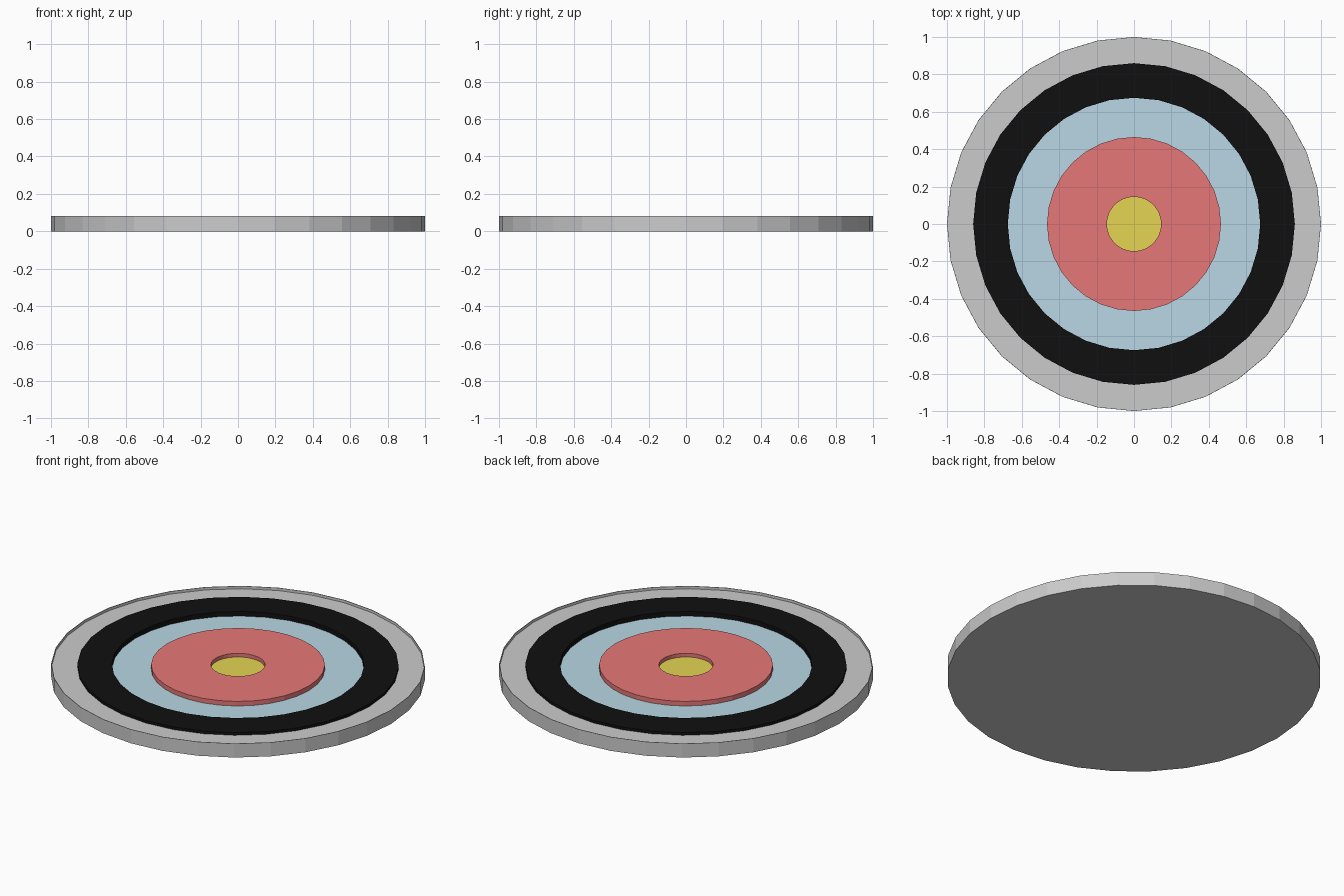
import bpy, bmesh
from math import cos, sin, pi

if "Cube" in bpy.data.objects:
    bpy.data.objects.remove(bpy.data.objects["Cube"])

SIDES = 32
TOP = 0.082


def material(name, rgb):
    m = bpy.data.materials.new(name)
    m.diffuse_color = (*rgb, 1)
    m.use_nodes = True
    m.node_tree.nodes["Principled BSDF"].inputs["Base Color"].default_value = m.diffuse_color
    return m


def lathe(name, profile, closed=False, mat=None):
    """Revolve (radius, height) points; a radius of 0 becomes a pole."""
    bm = bmesh.new()
    rings = []
    for r, z in profile:
        if r == 0:
            rings.append([bm.verts.new((0, 0, z))] * SIDES)
        else:
            rings.append([bm.verts.new((r * cos(2 * pi * i / SIDES), r * sin(2 * pi * i / SIDES), z))
                          for i in range(SIDES)])
    pairs = list(zip(rings, rings[1:]))
    if closed:
        pairs.append((rings[-1], rings[0]))
    for a, b in pairs:
        for i in range(SIDES):
            j = (i + 1) % SIDES
            bm.faces.new(dict.fromkeys((a[i], a[j], b[j], b[i])))
    # merge coplanar cap triangles into clean discs
    bmesh.ops.recalc_face_normals(bm, faces=bm.faces)
    bmesh.ops.dissolve_limit(bm, angle_limit=0.001, verts=bm.verts, edges=bm.edges)
    me = bpy.data.meshes.new(name)
    bm.to_mesh(me)
    bm.free()
    ob = bpy.data.objects.new(name, me)
    bpy.context.collection.objects.link(ob)
    if mat:
        me.materials.append(mat)
    return ob


def ring(name, r_in, r_out, z0, z1, mat):
    return lathe(name, [(r_in, z0), (r_out, z0), (r_out, z1), (r_in, z1)], True, mat)


black = material("black", (0.005, 0.005, 0.005))
blue = material("blue", (0.48, 0.68, 0.78))
red = material("red", (0.8, 0.185, 0.185))
yellow = material("yellow", (0.77, 0.66, 0.085))

# Base disc with a thin raised lip round the outer edge
lathe("base_disc", [(0, 0), (1, 0), (1, TOP), (0.997, TOP), (0.997, 0.066), (0, 0.04)][:5]
      + [(0.8, 0.066), (0.8, 0.04), (0, 0.04)])
# Raised and recessed colour zones
ring("black_ring", 0.675, 0.86, 0.04, TOP, black)
ring("blue_ring", 0.40, 0.675, 0.04, 0.055, blue)
ring("red_ring", 0.145, 0.465, 0.04, TOP, red)
lathe("yellow_centre", [(0, 0.04), (0.145, 0.04), (0.145, 0.06), (0, 0.06)], mat=yellow)
